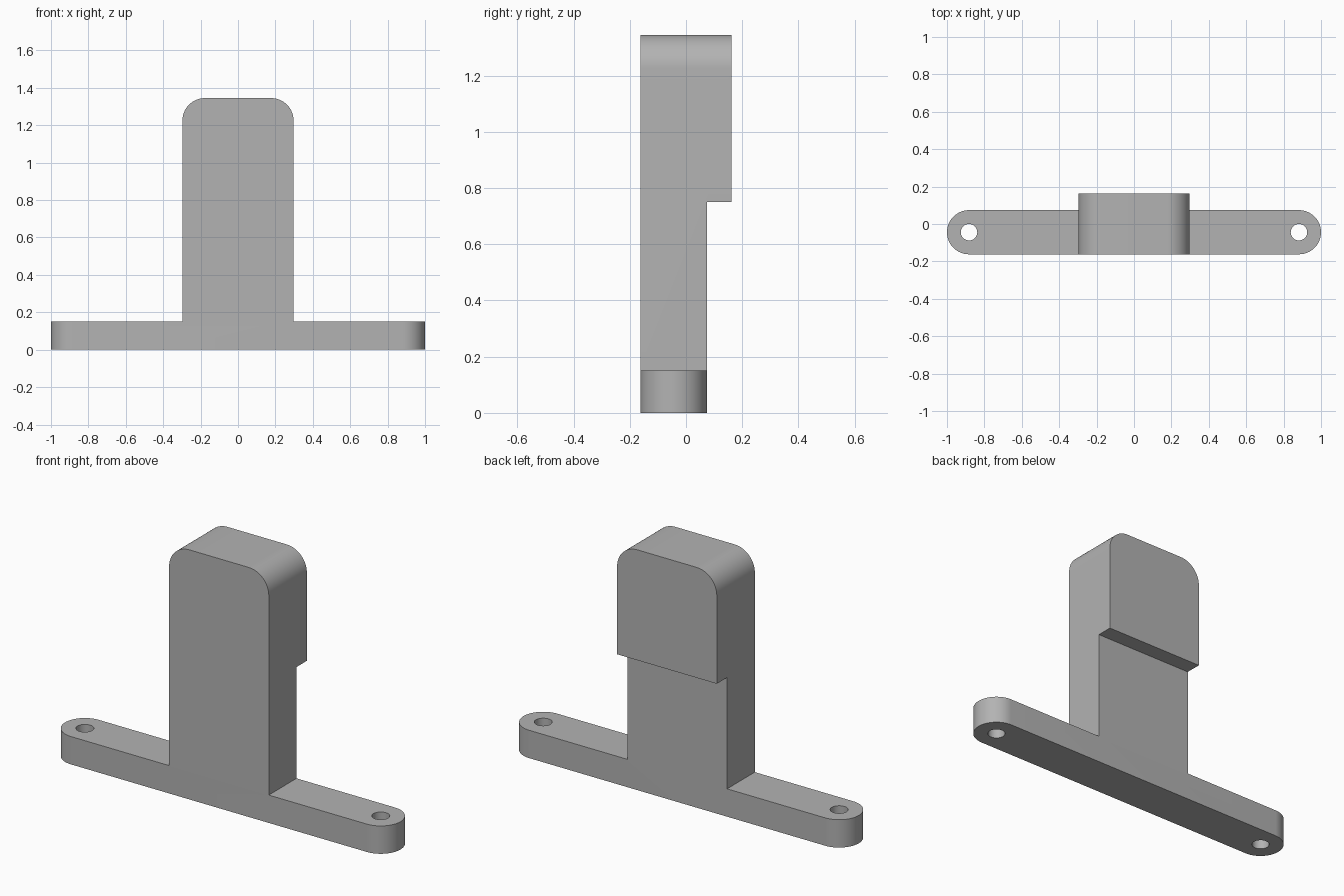
import bpy, bmesh
from math import cos, sin, pi
from mathutils import Vector

if "Cube" in bpy.data.objects:
    bpy.data.objects.remove(bpy.data.objects["Cube"], do_unlink=True)

grey = bpy.data.materials.new("plain grey")
grey.use_nodes = True
colour = (0.45, 0.45, 0.45, 1)
grey.diffuse_color = colour
grey.node_tree.nodes["Principled BSDF"].inputs["Base Color"].default_value = colour

FRONT, BACK, STEP_BACK = -0.162, 0.162, 0.074
BASE_H, STEP_Z, TOP = 0.15, 0.75, 1.345
HALF_W, CORNER = 0.297, 0.12
END_R = (STEP_BACK - FRONT) / 2
MID_Y = (STEP_BACK + FRONT) / 2
HOLE_X, HOLE_R = 1 - END_R, 0.044


def arc(cx, cy, r, start, end, steps):
    return [(cx + r * cos(start + (end - start) * i / steps),
             cy + r * sin(start + (end - start) * i / steps)) for i in range(steps + 1)]


def prism(name, points, direction):
    """Extrude a closed outline into a solid."""
    bm = bmesh.new()
    face = bm.faces.new([bm.verts.new(p) for p in points])
    new = bmesh.ops.extrude_face_region(bm, geom=[face])["geom"]
    bmesh.ops.translate(bm, vec=Vector(direction),
                        verts=[v for v in new if isinstance(v, bmesh.types.BMVert)])
    bmesh.ops.recalc_face_normals(bm, faces=bm.faces[:])
    mesh = bpy.data.meshes.new(name)
    bm.to_mesh(mesh)
    bm.free()
    mesh.materials.append(grey)
    obj = bpy.data.objects.new(name, mesh)
    bpy.context.collection.objects.link(obj)
    return obj


def combine(target, other, operation):
    """Apply a boolean and discard the helper."""
    other.hide_render = True
    mod = target.modifiers.new(operation.lower(), "BOOLEAN")
    mod.operation, mod.object, mod.solver = operation, other, "EXACT"
    bpy.context.view_layer.objects.active = target
    bpy.ops.object.modifier_apply(modifier=mod.name)
    bpy.data.objects.remove(other, do_unlink=True)


# Base bar with round ends
outline = arc(HOLE_X, MID_Y, END_R, -pi / 2, pi / 2, 32) \
    + arc(-HOLE_X, MID_Y, END_R, pi / 2, 3 * pi / 2, 32)
body = prism("bracket_body", [(x, y, 0) for x, y in outline], (0, 0, BASE_H))

# Upright with rounded top corners
outline = [(-HALF_W, BASE_H), (HALF_W, BASE_H)] \
    + arc(HALF_W - CORNER, TOP - CORNER, CORNER, 0, pi / 2, 20) \
    + arc(CORNER - HALF_W, TOP - CORNER, CORNER, pi / 2, pi, 20)
upright = prism("upright", [(x, FRONT, z) for x, z in outline], (0, BACK - FRONT, 0))

# Step under the thicker head
step = [(-1, STEP_BACK, 0), (1, STEP_BACK, 0), (1, STEP_BACK, STEP_Z), (-1, STEP_BACK, STEP_Z)]
combine(upright, prism("step_cutter", step, (0, 1, 0)), "DIFFERENCE")
combine(body, upright, "UNION")

# Screw holes
for side in (-1, 1):
    ring = arc(side * HOLE_X, MID_Y, HOLE_R, 0, 2 * pi, 40)[:-1]
    hole = prism("hole_cutter", [(x, y, -0.1) for x, y in ring], (0, 0, BASE_H + 0.2))
    combine(body, hole, "DIFFERENCE")

# Merge coplanar faces and smooth the curves
bm = bmesh.new()
bm.from_mesh(body.data)
bmesh.ops.remove_doubles(bm, verts=bm.verts[:], dist=1e-5)
bmesh.ops.dissolve_limit(bm, angle_limit=0.005, verts=bm.verts[:], edges=bm.edges[:])
bm.to_mesh(body.data)
bm.free()
bpy.ops.object.select_all(action="DESELECT")
body.select_set(True)
bpy.context.view_layer.objects.active = body
bpy.ops.object.shade_smooth_by_angle(angle=pi / 6)
